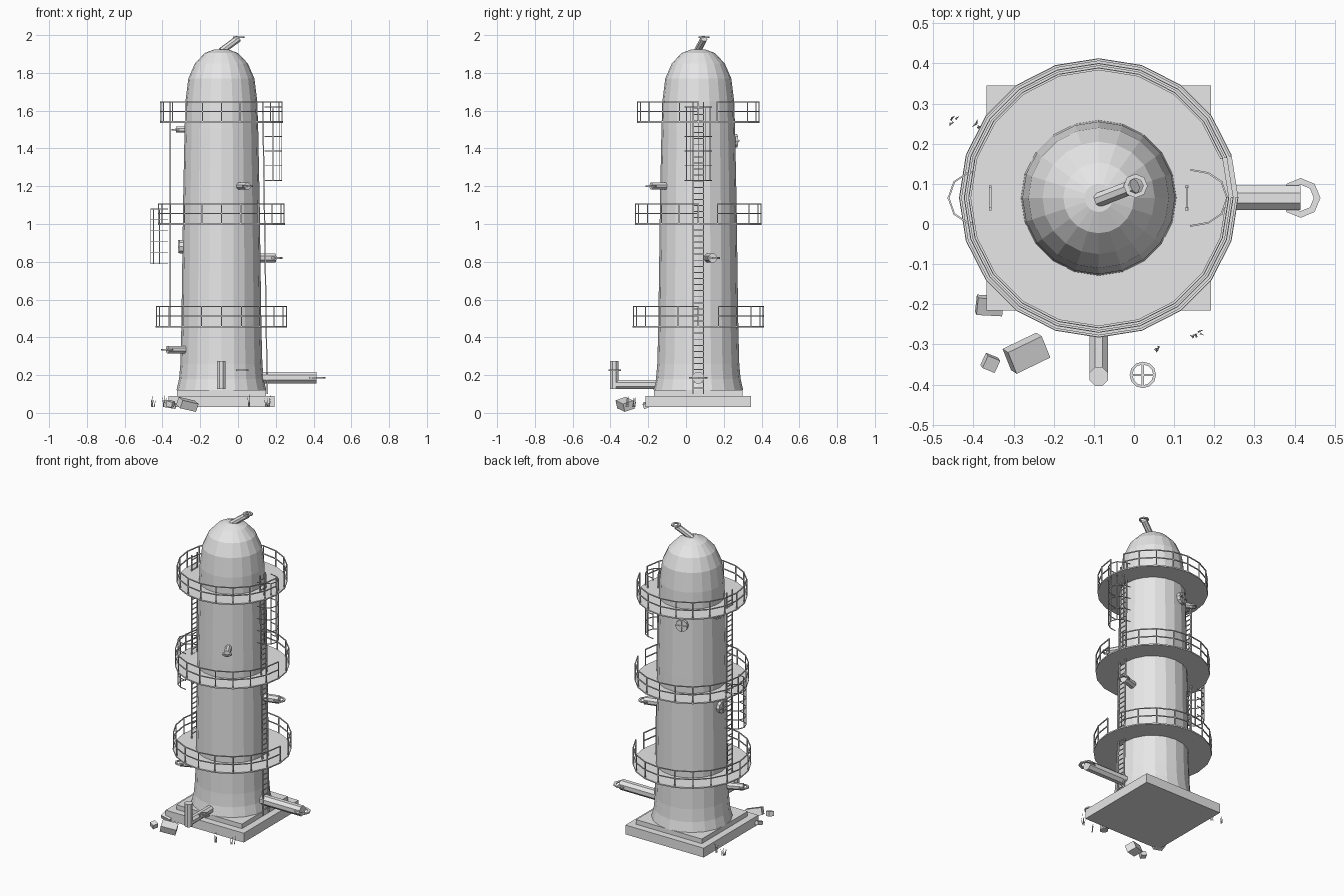
import bpy, bmesh, math, random
from mathutils import Vector, Matrix

random.seed(4)
old = bpy.data.objects.get("Cube")
if old:
    bpy.data.objects.remove(old)

grey = bpy.data.materials.new("pale grey")
grey.use_nodes = True
colour = (0.8, 0.8, 0.8, 1)
grey.diffuse_color = colour
grey.node_tree.nodes["Principled BSDF"].inputs["Base Color"].default_value = colour

CX, CY = -0.088, 0.065
SIDES = 20


def finish(name, bm):
    bmesh.ops.recalc_face_normals(bm, faces=bm.faces[:])
    mesh = bpy.data.meshes.new(name)
    bm.to_mesh(mesh)
    bm.free()
    mesh.materials.append(grey)
    obj = bpy.data.objects.new(name, mesh)
    bpy.context.collection.objects.link(obj)
    return obj


def rod(bm, a, b, r=0.004, sides=4, r2=None):
    a, b = Vector(a), Vector(b)
    d = b - a
    m = Matrix.Translation((a + b) / 2) @ d.to_track_quat('Z', 'Y').to_matrix().to_4x4()
    m = m @ Matrix.Rotation(math.pi / sides, 4, 'Z')
    bmesh.ops.create_cone(bm, cap_ends=True, segments=sides, radius1=r,
                          radius2=r if r2 is None else r2, depth=d.length, matrix=m)


def path(bm, points, r=0.004):
    for a, b in zip(points, points[1:]):
        rod(bm, a, b, r)


def box(bm, centre, size, rot=(0, 0, 0)):
    m = Matrix.Translation(centre)
    for angle, axis in zip(rot, 'XYZ'):
        m = m @ Matrix.Rotation(math.radians(angle), 4, axis)
    bmesh.ops.create_cube(bm, size=1, matrix=m @ Matrix.Diagonal((*size, 1)))


def lathe(bm, profile, centre, sides, closed=False):
    rings = [[bm.verts.new((centre[0] + r * math.cos(2 * math.pi * i / sides),
                            centre[1] + r * math.sin(2 * math.pi * i / sides),
                            centre[2] + z)) for i in range(sides)] for r, z in profile]
    pairs = list(zip(rings, rings[1:]))
    if closed:
        pairs.append((rings[-1], rings[0]))
    else:
        bm.faces.new(rings[0])
        bm.faces.new(rings[-1])
    for low, high in pairs:
        for i in range(sides):
            j = (i + 1) % sides
            bm.faces.new((low[i], low[j], high[j], high[i]))


def ring(bm, centre, inner, outer, sides=8, h=0.004):
    lathe(bm, [(inner, -h), (outer, -h), (outer, h), (inner, h)], centre, sides, True)


def polar(angle, r, z):
    a = math.radians(angle)
    return Vector((CX + r * math.cos(a), CY + r * math.sin(a), z))


# Stepped plinth
bm = bmesh.new()
box(bm, (CX, CY, 0.06), (0.56, 0.56, 0.06))
box(bm, (CX, CY, 0.105), (0.47, 0.47, 0.03))
finish("plinth", bm)

# Flared tower shell with domed top
bm = bmesh.new()
lathe(bm, [(0.238, 0.12), (0.224, 0.18), (0.217, 0.26), (0.212, 0.45), (0.207, 0.8), (0.203, 1.1),
           (0.195, 1.5), (0.19, 1.65), (0.175, 1.77), (0.14, 1.85), (0.088, 1.905), (0.035, 1.925)],
      (CX, CY, 0), SIDES)
finish("tower_shell", bm)

# Round walkways with railings, open on the ladder side
for label, z, r in (("lower", 0.457, 0.348), ("middle", 1.0, 0.336), ("upper", 1.54, 0.325)):
    bm = bmesh.new()
    lathe(bm, [(r, -0.004), (r, 0.004)], (CX, CY, z), SIDES)
    finish(label + "_walkway", bm)
    bm = bmesh.new()
    angles = [18 * k for k in range(1, SIDES + 1)]
    for a in angles:
        rod(bm, polar(a, r - 0.004, z), polar(a, r - 0.004, z + 0.108))
    for h in (0.055, 0.106):
        path(bm, [polar(a, r - 0.004, z + h) for a in angles])
    finish(label + "_railing", bm)


# Ladders
def ladder(name, low, high):
    bm = bmesh.new()
    low, high = Vector(low), Vector(high)
    side = Vector((0, 0.028, 0))
    for s in (-side, side):
        rod(bm, low + s, high + s, 0.005)
    n = int((high.z - low.z) / 0.032)
    for k in range(1, n):
        p = low.lerp(high, k / n)
        rod(bm, p - side, p + side, 0.0035)
    finish(name, bm)


ladder("left_ladder", (0.155, CY, 0.1), (0.131, CY, 1.645))
ladder("right_ladder", (-0.358, CY, 0.457), (-0.358, CY, 1.645))


# Safety cages around the ladders
def cage(name, x, sign, low, high):
    bm = bmesh.new()
    outline = [(0, 0.07), (0.045, 0.062), (0.078, 0.04), (0.092, 0),
               (0.078, -0.04), (0.045, -0.062), (0, -0.07)]
    place = lambda p, z: Vector((x + sign * p[0], CY + p[1], z))
    for k in range(6):
        z = low + (high - low) * k / 5
        path(bm, [place(p, z) for p in outline], 0.003)
    for p in outline[1:-1]:
        rod(bm, place(p, low), place(p, high), 0.003)
    finish(name, bm)


cage("left_cage", 0.14, 1, 1.23, 1.62)
cage("right_cage", -0.37, -1, 0.79, 1.08)

# Short outlet pipes, each with a flat collar at its end
for name, angle, z, tip, r in (("lower_outlet", 203, 0.335, 0.31, 0.022),
                               ("left_outlet", 15, 0.82, 0.295, 0.025),
                               ("front_outlet", -61, 1.2, 0.285, 0.02),
                               ("upper_outlet", 161, 1.5, 0.25, 0.018),
                               ("long_outlet", 0, 0.187, 0.503, 0.033)):
    bm = bmesh.new()
    rod(bm, polar(angle, 0.17, z), polar(angle, tip, z), r, 8)
    ring(bm, polar(angle, tip, z), r, r * 1.5)
    finish(name, bm)

# Slanted vent on the dome
bm = bmesh.new()
rod(bm, (-0.088, 0.06, 1.915), (0.002, 0.095, 1.982), 0.019, 8)
ring(bm, (0.004, 0.095, 1.988), 0.019, 0.03)
finish("top_vent", bm)

# Elbow pipe at the front
bm = bmesh.new()
rod(bm, (CX, -0.1, 0.15), (CX, -0.38, 0.15), 0.025, 8)
rod(bm, (CX, -0.38, 0.127), (CX, -0.38, 0.275), 0.025, 8)
finish("front_elbow_pipe", bm)

# Valve wheel
bm = bmesh.new()
wheel = Vector((0.022, -0.376, 0.225))
ring(bm, wheel, 0.026, 0.033, 12)
for v in (Vector((0.029, 0, 0)), Vector((0, 0.029, 0))):
    rod(bm, wheel - v, wheel + v, 0.004)
finish("valve_wheel", bm)

# Round hatches with cross bars
for name, angle, z, r in (("back_hatch", 108, 1.44, 0.197), ("right_hatch", 180, 0.88, 0.207)):
    bm = bmesh.new()
    rod(bm, polar(angle, r - 0.02, z), polar(angle, r + 0.014, z), 0.038, 10)
    face = polar(angle, r + 0.018, z)
    across = Vector((-math.sin(math.radians(angle)), math.cos(math.radians(angle)), 0)) * 0.034
    up = Vector((0, 0, 0.034))
    rod(bm, face - across, face + across, 0.005)
    rod(bm, face - up, face + up, 0.005)
    finish(name, bm)

# Fallen blocks
bm = bmesh.new()
box(bm, (-0.268, -0.322, 0.045), (0.095, 0.06, 0.045), (12, 18, 22))
box(bm, (-0.358, -0.346, 0.048), (0.034, 0.034, 0.03), (15, 10, -25))
box(bm, (-0.36, -0.203, 0.045), (0.065, 0.045, 0.025), (20, 8, -6))
finish("fallen_blocks", bm)

# Grass tufts
bm = bmesh.new()
for x, y in ((-0.452, 0.257), (-0.388, 0.246), (0.065, -0.31), (0.157, -0.275)):
    for k in range(5):
        foot = Vector((x + random.uniform(-0.01, 0.01), y + random.uniform(-0.008, 0.008), 0.032))
        lean = Vector((random.uniform(-0.012, 0.012), random.uniform(-0.01, 0.01),
                       random.uniform(0.035, 0.065)))
        rod(bm, foot, foot + lean, 0.003, 3, 0.0005)
finish("grass_tufts", bm)
